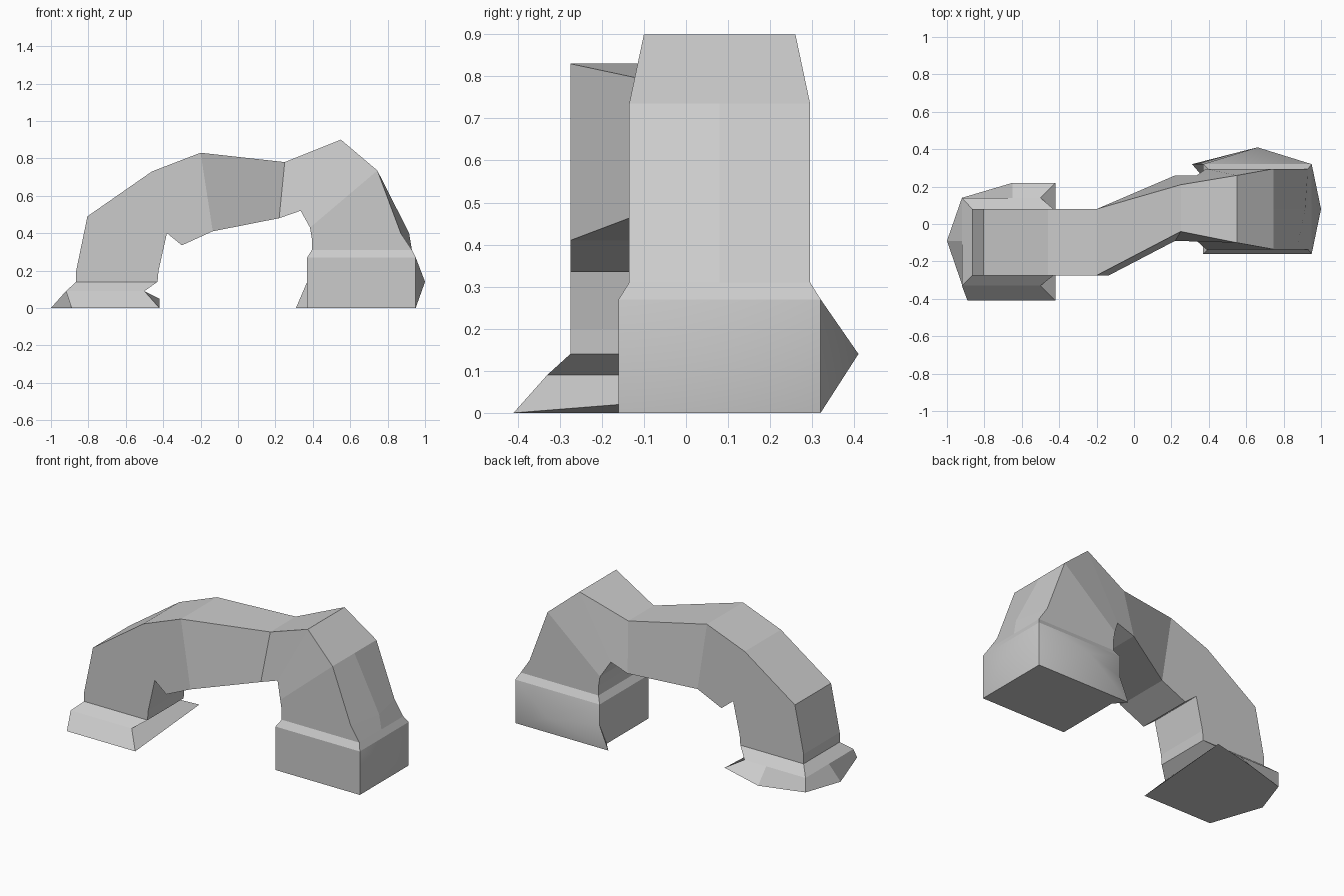
import bpy, bmesh

if "Cube" in bpy.data.objects:
    bpy.data.objects.remove(bpy.data.objects["Cube"])


def make_object(name, bm):
    bmesh.ops.recalc_face_normals(bm, faces=bm.faces)
    mesh = bpy.data.meshes.new(name)
    bm.to_mesh(mesh)
    bm.free()
    obj = bpy.data.objects.new(name, mesh)
    bpy.context.collection.objects.link(obj)
    return obj


def loft(bm, rings):
    """Join closed point rings with quads and return the vertex rings."""
    vr = [[bm.verts.new(p) for p in r] for r in rings]
    for a, b in zip(vr, vr[1:]):
        n = len(a)
        for i in range(n):
            j = (i + 1) % n
            bm.faces.new((a[i], a[j], b[j], b[i]))
    return vr


# Arch: outer x,z / inner x,z / outer front,back y / inner front,back y / outer middle bulge
L = (-.275, .08, -.275, .08)
R = (-.135, .295, -.135, .295)
sections = [
    (-.865, .14, -.43, .14, *L, 0),
    (-.865, .20, -.425, .20, *L, 0),
    (-.805, .49, -.38, .40, *L, 0),
    (-.46, .73, -.30, .335, *L, 0),
    (-.20, .83, -.135, .41, *L, 0),
    (.25, .78, .22, .48, -.04, .21, -.09, .26, 0),
    (.55, .90, .335, .52, -.10, .26, -.09, .26, 0),
    (.745, .735, .385, .43, *R, 0),
    (.87, .40, .395, .37, *R, .045),
    (.93, .31, .395, .31, *R, 0),
    (.95, .27, .37, .27, -.16, .32, -.16, .32, 0),
]
bm = bmesh.new()
loft(bm, [[(ox, f, oz), (ox + m, (f + b) / 2, oz), (ox, b, oz),
           (ix, ib, iz), (ix, jf, iz)]
          for ox, oz, ix, iz, f, b, jf, ib, m in sections])
make_object("rock_arch", bm)

# Flared left foot with a raised back corner
xy_top = [(-.865, -.275), (-.43, -.275), (-.43, .08), (-.65, .08), (-.865, .08), (-.865, -.09)]
xy_mid = [(-.92, -.33), (-.50, -.33), (-.50, .14), (-.65, .14), (-.92, .14), (-.92, -.09)]
bottom = [(-.89, -.41, 0), (-.42, -.41, 0), (-.42, .22, .05),
          (-.65, .22, 0), (-.92, .14, 0), (-1, -.09, 0)]
bm = bmesh.new()
rings = loft(bm, [[(x, y, .14) for x, y in xy_top],
                  [(x, y, .09) for x, y in xy_mid], bottom])
bm.faces.new(rings[-1])
make_object("left_foot", bm)

# Right block: bulging back and outer sides, one pulled-out bottom corner
bm = bmesh.new()
V = lambda *p: bm.verts.new(p)
t_fl, t_fr, t_br, t_bl = [V(x, y, .27) for x, y in
                          ((.37, -.16), (.95, -.16), (.95, .32), (.37, .32))]
b_fl, b_fr, b_br, b_bl = [V(x, y, 0) for x, y in
                          ((.37, -.16), (.95, -.16), (.95, .32), (.31, .32))]
corner, notch = V(.37, .32, .14), V(.37, .25, 0)
bm.faces.new((t_fl, t_fr, b_fr, b_fl))
bm.faces.new((t_fl, b_fl, notch, corner, t_bl))
bm.faces.new((notch, b_bl, corner))
bm.faces.new((b_fl, b_fr, b_br, b_bl, notch))
tips = []
for tip, loop in ((V(1, .08, .14), (t_fr, t_br, b_br, b_fr)),
                  (V(.66, .41, .14), (t_br, t_bl, corner, b_bl, b_br))):
    tips.append(tip)
    for a, b in zip(loop, loop[1:] + loop[:1]):
        bm.faces.new((tip, a, b)).smooth = True
for e in bm.edges:
    e.smooth = any(v in tips for v in e.verts)
make_object("right_block", bm)
